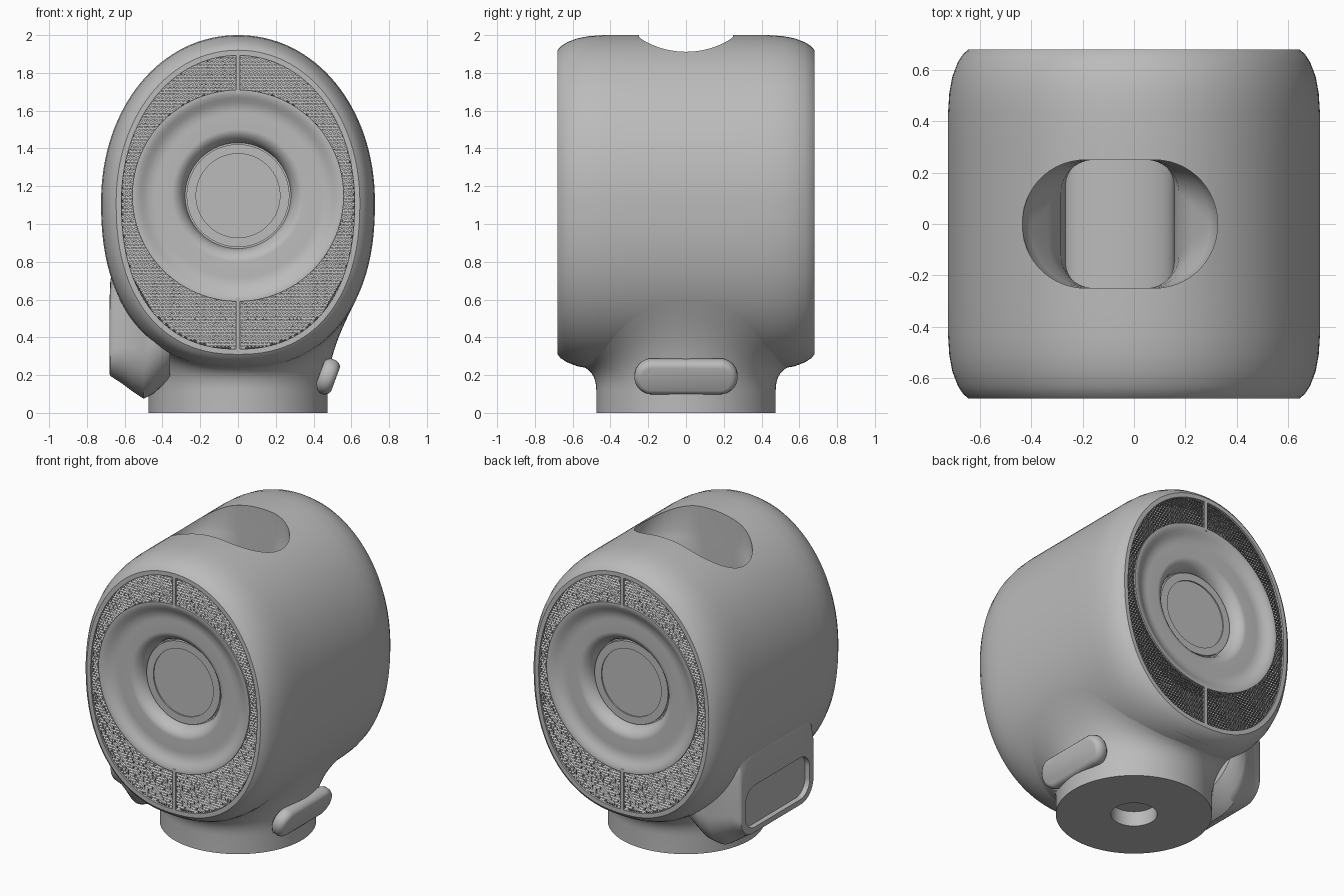
import bpy, bmesh, math
from mathutils import Vector

cube = bpy.data.objects.get("Cube")
if cube:
    bpy.data.objects.remove(cube, do_unlink=True)

grey = bpy.data.materials.new("plain_grey")
grey.use_nodes = True
COLOUR = (0.5, 0.5, 0.5, 1)
grey.diffuse_color = COLOUR
grey.node_tree.nodes["Principled BSDF"].inputs["Base Color"].default_value = COLOUR

MID_Z = 1.115      # height of the oval's middle
DISH_Z = 1.15      # height of the round dish's middle
FACE_Y = 0.68
WIDE, TALL = 0.725, 0.885   # half sizes of the oval body
LOW_POWER = 2.3    # the lower half of the oval is fuller than the upper


def finish(name, bm, angle=35, fix_normals=True):
    if fix_normals:
        bmesh.ops.recalc_face_normals(bm, faces=bm.faces)
    mesh = bpy.data.meshes.new(name)
    bm.to_mesh(mesh)
    bm.free()
    mesh.materials.append(grey)
    ob = bpy.data.objects.new(name, mesh)
    bpy.context.collection.objects.link(ob)
    smooth(ob, angle)
    return ob


def smooth(ob, angle=35):
    bpy.ops.object.select_all(action='DESELECT')
    ob.select_set(True)
    bpy.context.view_layer.objects.active = ob
    bpy.ops.object.shade_smooth_by_angle(angle=math.radians(angle))


def loft(name, rings, angle=35, cap_end=True):
    """Skin a list of equal-length rings and cap the ends."""
    bm = bmesh.new()
    rows = [[bm.verts.new(p) for p in ring] for ring in rings]
    n = len(rows[0])
    for a, b in zip(rows, rows[1:]):
        for i in range(n):
            j = (i + 1) % n
            bm.faces.new((a[i], a[j], b[j], b[i]))
    bm.faces.new(rows[0])
    if cap_end:
        bm.faces.new(rows[-1])
    return finish(name, bm, angle)


def oval(a, b, upper=2.05, lower=LOW_POWER, n=128):
    """Egg outline: superellipse with its own power above and below the middle."""
    pts = []
    for i in range(n):
        t = math.tau * i / n
        c, s = math.cos(t), math.sin(t)
        e = 2 / (upper if s > 0 else lower)
        pts.append((a * math.copysign(abs(c) ** e, c), b * math.copysign(abs(s) ** e, s)))
    return pts


def circle(r, n=96):
    return oval(r, r, 2, 2, n)


def rounded_rect(hu, hv, r, n=14):
    r = min(r, 0.98 * min(hu, hv))
    pts = []
    for k, (su, sv) in enumerate(((1, 1), (-1, 1), (-1, -1), (1, -1))):
        for i in range(n):
            t = math.pi / 2 * (k + i / (n - 1))
            pts.append((su * (hu - r) + r * math.cos(t), sv * (hv - r) + r * math.sin(t)))
    return pts


# Oval body with rounded ends and a sunken front and back
half = [(0, 0), (0.3, 0), (0.43, 0), (0.51, 0.005), (0.575, 0.017), (0.63, 0.038), (0.663, 0.059),
        (FACE_Y, 0.08), (FACE_Y, 0.108), (0.54, 0.108)]
profile = [(-y, d) for y, d in reversed(half)] + half[1:]
body = loft("body", [[(x, y, MID_Z + z) for x, z in oval(WIDE - d, TALL - d)] for y, d in profile])

# Hand pocket cut into the top
levels = [(1.5, 0.21, 0.1), (1.62, 0.23, 0.13), (1.71, 0.28, 0.18), (1.78, 0.35, 0.24),
          (1.83, 0.38, 0.25), (2.1, 0.38, 0.25)]
cutter = loft("pocket_cutter", [[(x - 0.055, y, z) for x, y in rounded_rect(hx, 0.25, r)]
                                for z, hx, r in levels])
cutter.hide_render = True
cut = body.modifiers.new("pocket", 'BOOLEAN')
cut.operation, cut.solver, cut.object = 'DIFFERENCE', 'EXACT', cutter
bpy.context.view_layer.objects.active = body
bpy.ops.object.modifier_apply(modifier="pocket")
bpy.data.objects.remove(cutter, do_unlink=True)
smooth(body)

# Curved floor of the pocket
loft("pocket_floor", [[(x - 0.055, y, 1.5 + z) for x, z in oval(0.215, 0.08, 2, 2, 48)]
                      for y in (-0.25, 0.25)])


def foot_curve(t, s):
    """Point on the foot's flare, from the round foot (s=0) to a tangent meeting with the body (s=1)."""
    c, sn = math.cos(t), math.sin(t)
    start = Vector((0.475 * c, 0.475 * sn, 0.12))
    rise = start + Vector((0, 0, 0.1 + 0.08 * c * c))
    phi = 1.0 * c
    u = abs(math.sin(phi)) ** (2 / LOW_POWER)
    w = math.cos(phi) ** (2 / LOW_POWER)
    sink = 0.024 * sn ** 6
    end = Vector((math.copysign((WIDE - sink) * u, c), 0.6 * sn, MID_Z - (TALL - sink) * w))
    normal = Vector((math.copysign(u ** (LOW_POWER - 1), c) / WIDE, 0,
                     -w ** (LOW_POWER - 1) / TALL)).normalized()
    pull = rise - end
    pull -= normal * normal.dot(pull)
    ease = end + pull * 0.5
    r = 1 - s
    return start * r ** 3 + rise * 3 * r * r * s + ease * 3 * r * s * s + end * s ** 3


# Round foot with a socket underneath, flaring smoothly into the body
rings = [[(x, y, z) for x, y in circle(r)] for z, r in ((0.1, 0.14), (0, 0.14), (0, 0.475))]
rings += [[foot_curve(math.tau * i / 96, k / 14) for i in range(96)] for k in range(15)]
loft("foot", rings, 40, cap_end=False)

# Bulge on the right side with a sunken port: x, half width, top, bottom, corner
port = [(-0.36, 0.53, 0.88, 0.18, 0.3), (-0.45, 0.52, 0.88, 0.1, 0.3), (-0.5, 0.475, 0.87, 0.075, 0.27),
        (-0.56, 0.435, 0.85, 0.115, 0.23), (-0.62, 0.405, 0.82, 0.16, 0.19),
        (-0.66, 0.392, 0.78, 0.185, 0.15), (-0.676, 0.385, 0.7, 0.197, 0.13),
        (-0.68, 0.378, 0.6, 0.207, 0.12), (-0.68, 0.34, 0.515, 0.235, 0.1),
        (-0.645, 0.34, 0.515, 0.235, 0.1)]
loft("side_port", [[(x, y, (top + low) / 2 + z) for y, z in rounded_rect(hy, (top - low) / 2, r)]
                   for x, hy, top, low, r in port], 40)

# Tilted pill-shaped button on the left side
up = Vector((0.35, 0, 0.94)).normalized()
out = Vector((up.z, 0, -up.x))
middle = Vector((0.475, 0, 0.192))
steps = [(-0.045, 0.025), (-0.035, 0.01), (-0.02, 0), (0.012, 0), (0.03, 0.008), (0.04, 0.02), (0.044, 0.032)]
loft("side_button", [[middle + out * t + Vector((0, v, 0)) + up * w
                      for v, w in rounded_rect(0.273 - d, 0.096 - d, 0.1)] for t, d in steps], 45)


def honeycomb(name, side):
    """Perforated grille filling the space between dish and oval rim."""
    pitch = 0.02
    size = pitch / math.sqrt(3)
    bm = bmesh.new()
    shared = {}
    for row in range(-48, 49):
        for col in range(-33, 34):
            cx = (col + 0.5 * (row % 2)) * pitch
            cz = MID_Z + row * size * 1.5
            power = 2.05 if row > 0 else LOW_POWER
            inside = abs(cx / 0.62) ** power + abs((cz - MID_Z) / 0.78) ** power < 1
            if not inside or math.hypot(cx, cz - DISH_Z) < 0.55 or abs(cx) < 0.008:
                continue
            ring = []
            for k in range(6):
                t = math.radians(60 * k + 30)
                p = (cx + size * math.cos(t), side * (FACE_Y - 0.012), cz + size * math.sin(t))
                key = (round(p[0] * 1000), round(p[2] * 1000))
                if key not in shared:
                    shared[key] = bm.verts.new(p)
                ring.append(shared[key])
            bm.faces.new(ring[::-side])
    cells = list(bm.faces)
    bmesh.ops.inset_individual(bm, faces=cells, thickness=0.0035)
    bmesh.ops.delete(bm, geom=cells, context='FACES_ONLY')
    ob = finish(name, bm, 20, fix_normals=False)
    wall = ob.modifiers.new("thickness", 'SOLIDIFY')
    wall.thickness, wall.offset = 0.015, 0


# Matching front and back: grille, dividers and round dish
dish = [(0.54, 0.13), (0.56, 0.02), (0.56, 0.001), (0.55, 0.001), (0.535, 0.004), (0.515, 0.014),
        (0.495, 0.026), (0.475, 0.034), (0.455, 0.038), (0.44, 0.039), (0.43, 0.039), (0.35, 0.039),
        (0.34, 0.04), (0.325, 0.046), (0.31, 0.058), (0.295, 0.075), (0.285, 0.1), (0.28, 0.125),
        (0.272, 0.125), (0.272, 0.1), (0.222, 0.1), (0.222, 0.108)]
for label, side in (("front", -1), ("back", 1)):
    honeycomb(label + "_grille", side)
    loft(label + "_dish", [[(x, side * (FACE_Y - d), DISH_Z + z) for x, z in circle(r)]
                           for r, d in dish], 40)
    for part, low, high in (("upper", 1.69, 1.91), ("lower", 0.32, 0.61)):
        loft(f"{label}_{part}_divider",
             [[(x, side * y, (low + high) / 2 + z)
               for x, z in rounded_rect(0.011, (high - low) / 2, 0.002, 2)]
              for y in (FACE_Y - 0.03, FACE_Y)])
